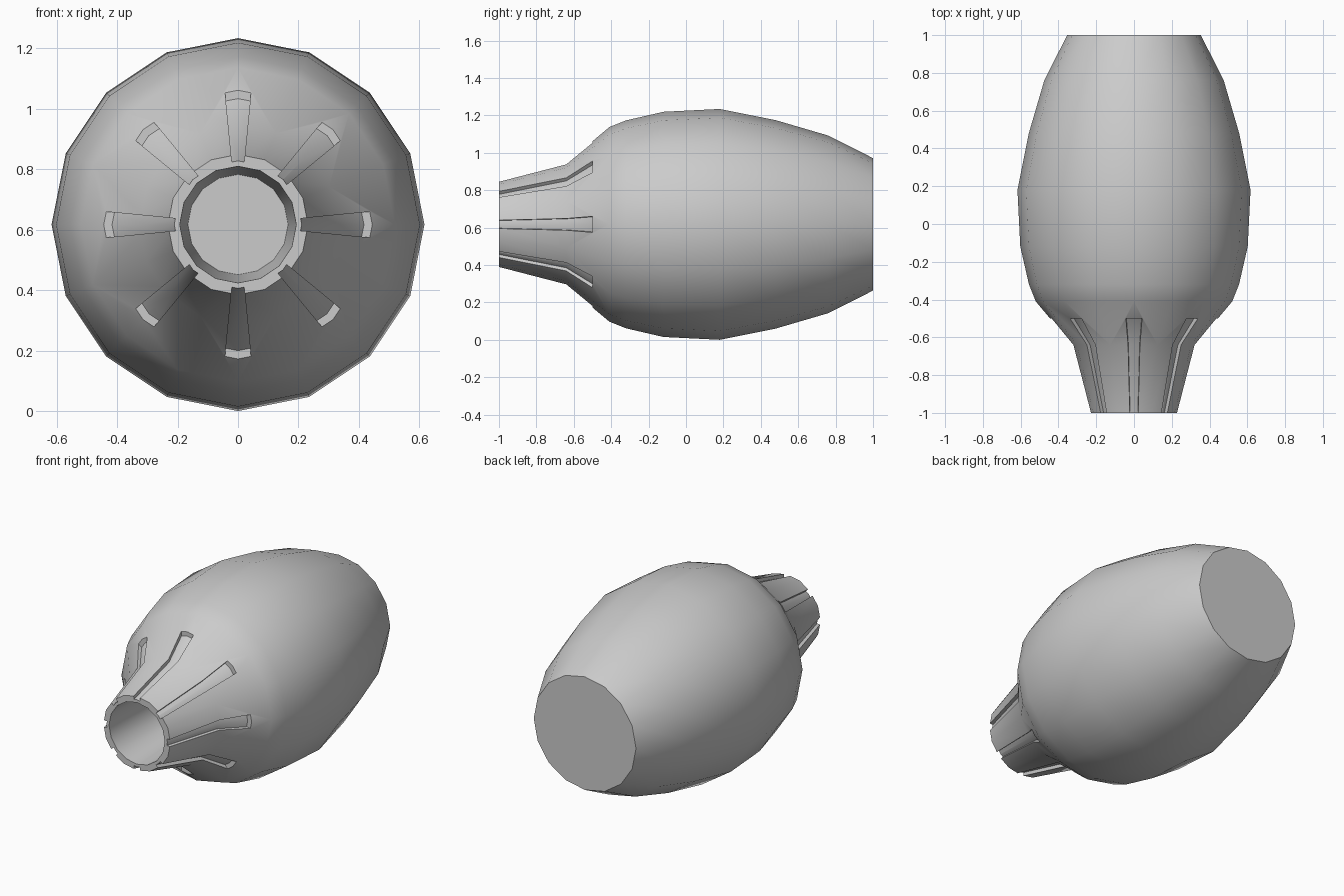
import bpy, bmesh, math

cube = bpy.data.objects.get("Cube")
if cube:
    bpy.data.objects.remove(cube)

SIDES = 16
CENTRE_Z = 0.617

grey = bpy.data.materials.new("plain_grey")
grey.use_nodes = True
colour = (0.6, 0.6, 0.6, 1)
grey.diffuse_color = colour
grey.node_tree.nodes["Principled BSDF"].inputs["Base Color"].default_value = colour


def point(y, r, angle):
    return (r * math.sin(angle), y, CENTRE_Z + r * math.cos(angle))


def finish(bm, name):
    bmesh.ops.recalc_face_normals(bm, faces=bm.faces)
    mesh = bpy.data.meshes.new(name)
    bm.to_mesh(mesh)
    bm.free()
    mesh.materials.append(grey)
    obj = bpy.data.objects.new(name, mesh)
    bpy.context.collection.objects.link(obj)
    return obj


def bridge(bm, rings):
    # Skin a row of closed rings and cap both ends
    for a, b in zip(rings, rings[1:]):
        n = len(a)
        for i in range(n):
            j = (i + 1) % n
            bm.faces.new((a[i], a[j], b[j], b[i]))
    bm.faces.new(rings[0])
    bm.faces.new(rings[-1])


# Barrel body with a tapered bore in its nose: (y, radius)
profile = [(-0.5, 0.166), (-1, 0.193), (-1, 0.232), (-0.64, 0.327),
           (-0.41, 0.52), (-0.32, 0.556), (-0.12, 0.602), (0.18, 0.617),
           (0.48, 0.557), (0.76, 0.475), (1, 0.354)]
bm = bmesh.new()
bridge(bm, [[bm.verts.new(point(y, r, math.tau * i / SIDES)) for i in range(SIDES)]
            for y, r in profile])
body = finish(bm, "body")

# Eight wedge-shaped cutters that follow the nose slope
half = math.radians(5.6)
edge = math.cos(math.pi / SIDES) / math.cos(math.pi / SIDES - half)
floor = [(-1.05, 0.198), (-0.64, 0.305), (-0.5, 0.417)]
bm = bmesh.new()
for k in range(8):
    mid = math.tau * k / 8
    rings = []
    for y, r in floor:
        section = [(r * edge, -half), (r, 0), (r * edge, half),
                   (r + 0.12, half), (r + 0.12, -half)]
        rings.append([bm.verts.new(point(y, s, mid + a)) for s, a in section])
    bridge(bm, rings)
cutter = finish(bm, "groove_cutter")
cutter.hide_render = True

# Cut the grooves
groove = body.modifiers.new("grooves", 'BOOLEAN')
groove.operation = 'DIFFERENCE'
groove.solver = 'EXACT'
groove.object = cutter
bpy.ops.object.select_all(action='DESELECT')
body.select_set(True)
bpy.context.view_layer.objects.active = body
bpy.ops.object.modifier_apply(modifier=groove.name)
bpy.data.objects.remove(cutter)
bpy.ops.object.shade_smooth_by_angle(angle=math.radians(30))
